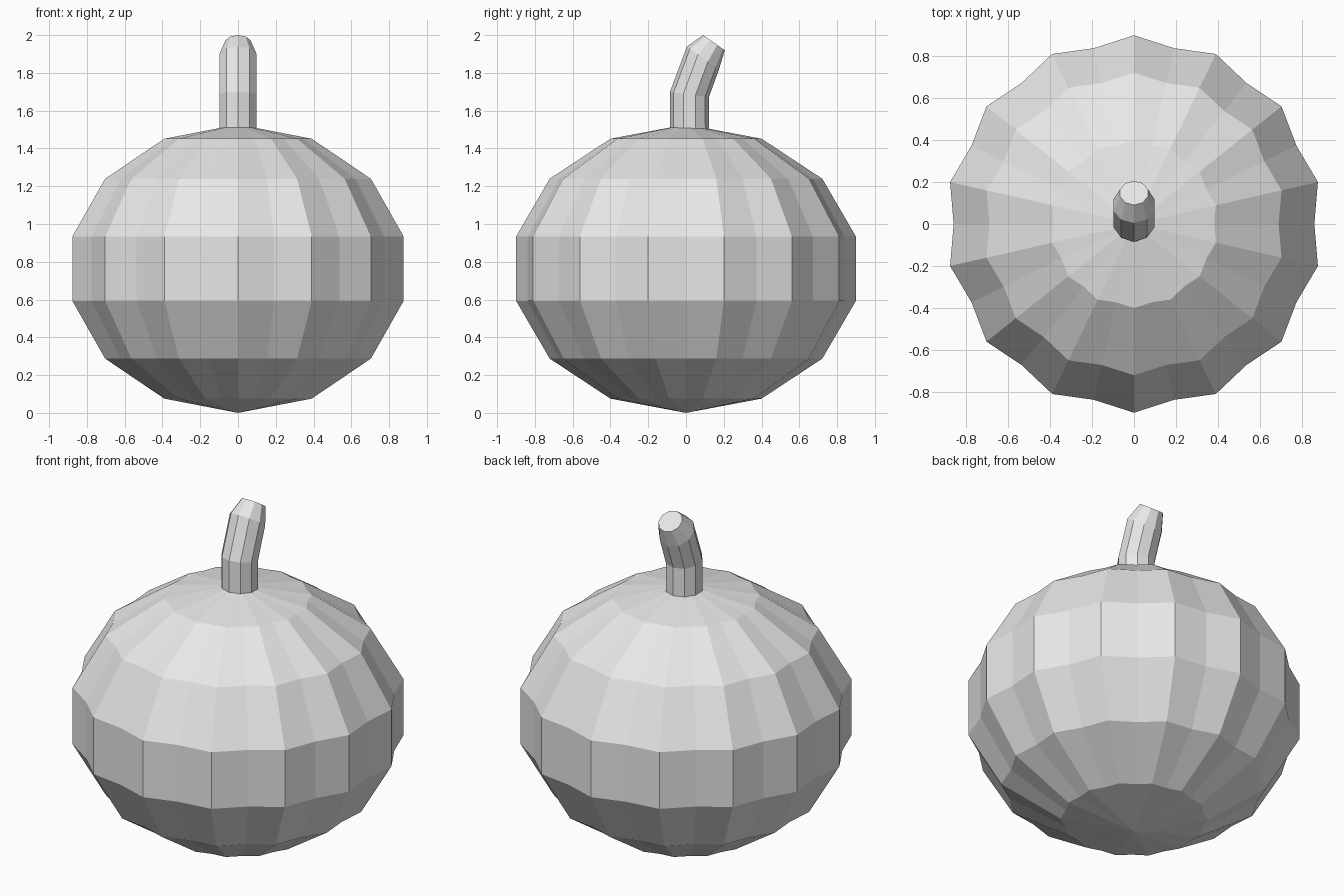
import bpy, bmesh
from math import sin, cos, pi
from mathutils import Vector

cube = bpy.data.objects.get("Cube")
if cube:
    bpy.data.objects.remove(cube, do_unlink=True)

grey = bpy.data.materials.new("light grey")
grey.use_nodes = True
grey.diffuse_color = (0.8, 0.8, 0.8, 1)
grey.node_tree.nodes["Principled BSDF"].inputs["Base Color"].default_value = (0.8, 0.8, 0.8, 1)


def make_object(name, bm):
    bmesh.ops.recalc_face_normals(bm, faces=bm.faces)
    mesh = bpy.data.meshes.new(name)
    bm.to_mesh(mesh)
    bm.free()
    mesh.materials.append(grey)
    obj = bpy.data.objects.new(name, mesh)
    bpy.context.collection.objects.link(obj)
    return obj


def bridge(bm, low, high):
    n = len(low)
    for i in range(n):
        j = (i + 1) % n
        bm.faces.new((low[i], low[j], high[j], high[i]))


# Ribbed body: a coarse sphere whose alternate meridians are pulled inwards
RIBS, RINGS, RADIUS, HALF_HEIGHT = 14, 7, 0.923, 0.7635
bm = bmesh.new()
bmesh.ops.create_uvsphere(bm, u_segments=2 * RIBS, v_segments=RINGS, radius=1)
for v in bm.verts:
    angle = Vector((v.co.y, v.co.x)).angle_signed(Vector((1, 0))) if v.co.xy.length > 0.01 else 0
    step = round(angle / (pi / RIBS))
    groove = 0.956 if step % 2 else 1.0
    v.co.x *= RADIUS * groove
    v.co.y *= RADIUS * groove
    v.co.z = HALF_HEIGHT * (1 + v.co.z)
make_object("pumpkin_body", bm)

# Bent stem: ten-sided rings given as centre y, centre z, radius, backward tilt
SIDES = 10
stem_rings = [
    (0.018, 1.47, 0.104, 0.0),
    (0.018, 1.685, 0.104, 0.14),
    (0.09, 1.88, 0.104, 0.61),
    (0.148, 1.96, 0.07, 0.61),
]
bm = bmesh.new()
loops = []
for y, z, r, tilt in stem_rings:
    loop = []
    for i in range(SIDES):
        a = 2 * pi * i / SIDES
        across, back = r * sin(a), r * cos(a)
        loop.append(bm.verts.new((across, y + back * cos(tilt), z - back * sin(tilt))))
    loops.append(loop)
for low, high in zip(loops, loops[1:]):
    bridge(bm, low, high)
bm.faces.new(loops[0])
bm.faces.new(loops[-1])
make_object("stem", bm)
